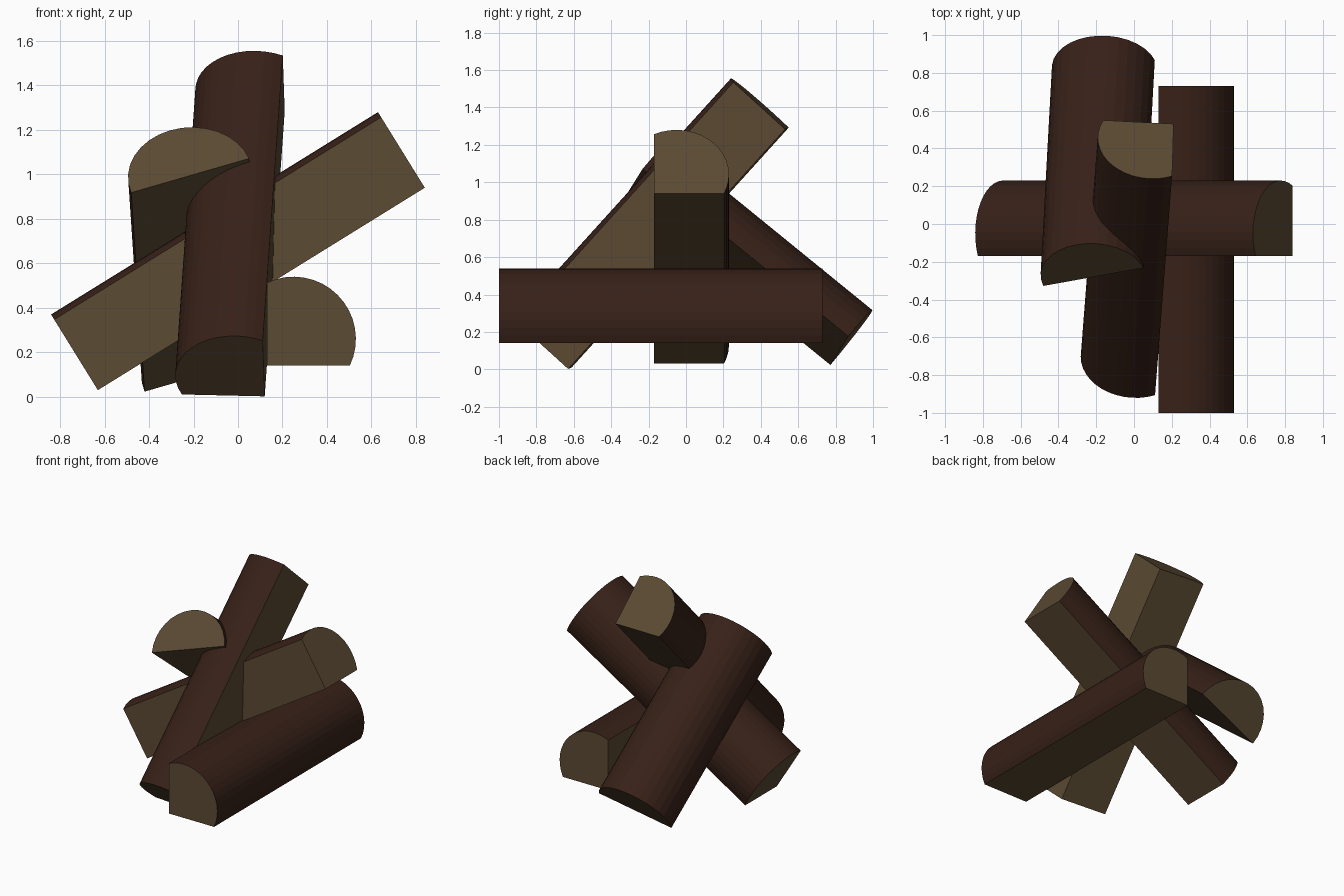
import bpy, bmesh, math
from mathutils import Vector

if "Cube" in bpy.data.objects:
    bpy.data.objects.remove(bpy.data.objects["Cube"])

R = 0.28       # log radius
CUT = 0.12     # how far the split faces lie from the log's centre


def material(name, rgb):
    m = bpy.data.materials.new(name)
    m.diffuse_color = (*rgb, 1)
    m.use_nodes = True
    m.node_tree.nodes["Principled BSDF"].inputs["Base Color"].default_value = m.diffuse_color
    return m


bark = material("bark", (0.038, 0.015, 0.009))
wood = material("cut_wood", (0.105, 0.069, 0.033))


def arc(a0, a1, n):
    return [(R * math.cos(math.radians(a0 + (a1 - a0) * i / n)),
             R * math.sin(math.radians(a0 + (a1 - a0) * i / n))) for i in range(n + 1)]


# Cross-sections: bark arc first, then the corner of the split faces
ARC_N = 16
edge = math.degrees(math.asin(CUT / R))
quarter = arc(-edge, 90 + edge, ARC_N) + [(-CUT, -CUT)]
half = arc(0, 180, ARC_N)


def split_log(name, profile, anchor, anchor_uv, run, across):
    """Extrude a profile along run; the profile point anchor_uv sits at anchor."""
    run = Vector(run)
    d = run.normalized()
    u = Vector(across)
    u = (u - d * u.dot(d)).normalized()
    v = d.cross(u)
    if v.z < 0:
        v = -v
    origin = Vector(anchor) - u * anchor_uv[0] - v * anchor_uv[1]
    bm = bmesh.new()
    near = [bm.verts.new(origin + u * a + v * b) for a, b in profile]
    far = [bm.verts.new(p.co + run) for p in near]
    bm.faces.new(near).material_index = 1
    bm.faces.new(far[::-1]).material_index = 1
    n = len(profile)
    for i in range(n):
        j = (i + 1) % n
        f = bm.faces.new((near[i], near[j], far[j], far[i]))
        f.material_index = 0 if i < ARC_N else 1
    bmesh.ops.recalc_face_normals(bm, faces=bm.faces)
    me = bpy.data.meshes.new(name)
    bm.to_mesh(me)
    bm.free()
    me.materials.append(bark)
    me.materials.append(wood)
    bpy.context.collection.objects.link(bpy.data.objects.new(name, me))


corner = (-CUT, -CUT)
# Log lying flat, front to back
split_log("ground_log", quarter, (0.13, -1, 0.14), corner, (0, 1.73, 0), (1, 0, 0))
# Log leaning up to the right
split_log("side_leaning_log", quarter, (-0.63, -0.17, 0.03), corner,
          (1.47, 0, 0.91), (0, 1, 0))
# Log leaning up to the back
split_log("back_leaning_log", quarter, (0.12, -0.63, 0.002), corner,
          (0.09, 1.16, 1.282), (-0.38, 0.02, 0.009))
# Half-round log leaning up to the front
split_log("half_round_log", half, (-0.215, -0.28, 0.995), (0, 0),
          (0.06, 1.10, -0.895), (0.53, 0.10, 0.15))
